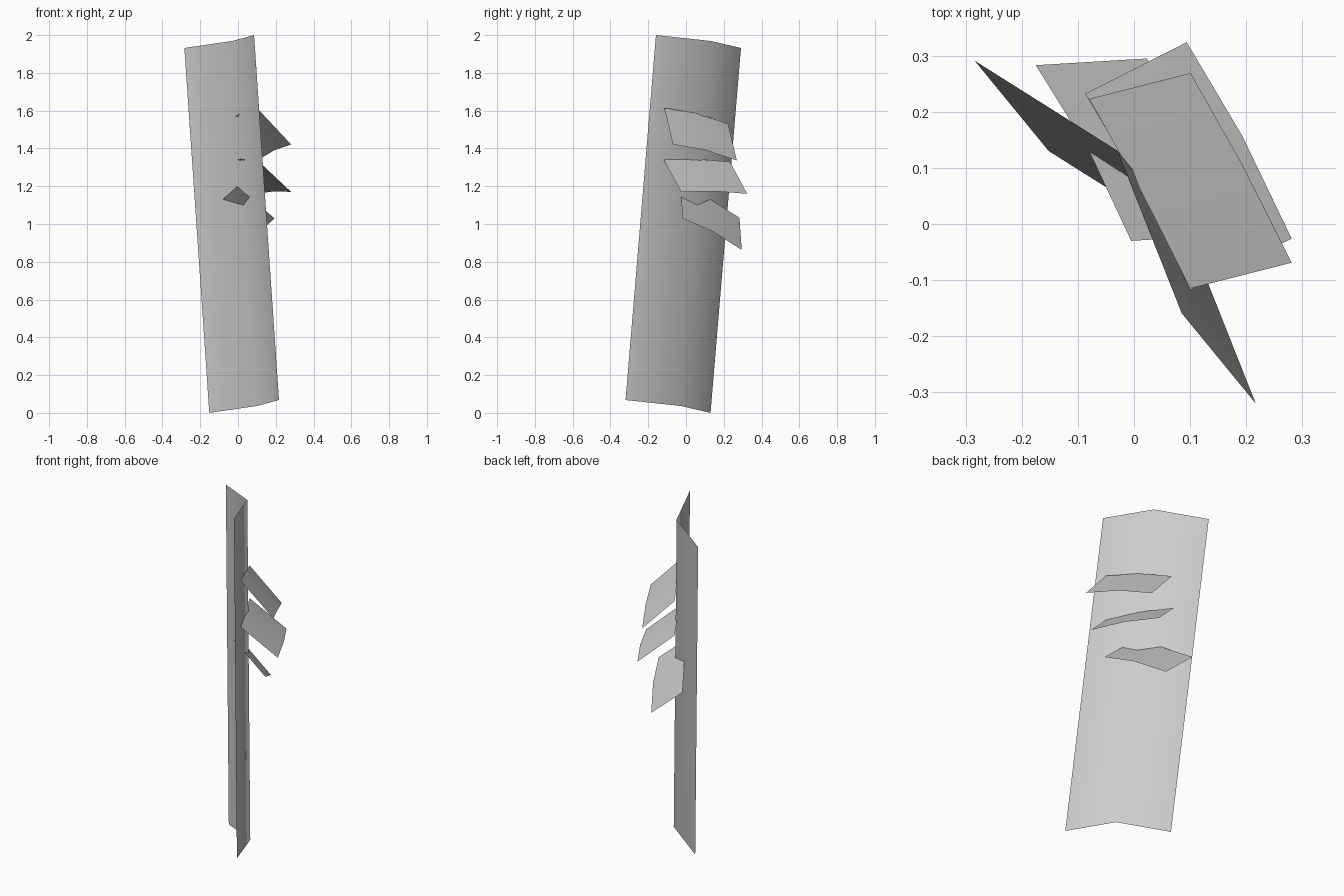
import bpy
import bmesh
from mathutils import Vector

cube = bpy.data.objects.get("Cube")
if cube:
    bpy.data.objects.remove(cube, do_unlink=True)

# One plain grey for every sheet
grey = bpy.data.materials.new("Plain grey")
grey.use_nodes = True
colour = (0.6, 0.6, 0.6, 1.0)
grey.diffuse_color = colour
grey.node_tree.nodes["Principled BSDF"].inputs["Base Color"].default_value = colour


def bent_sheet(name, edge, sweep):
    """Sweep a bent edge along a vector into a thin, smooth-shaded sheet."""
    bm = bmesh.new()
    near = [bm.verts.new(p) for p in edge]
    far = [bm.verts.new(Vector(p) + Vector(sweep)) for p in edge]
    for i in range(len(edge) - 1):
        face = bm.faces.new((near[i], far[i], far[i + 1], near[i + 1]))
        face.smooth = True
    mesh = bpy.data.meshes.new(name)
    bm.to_mesh(mesh)
    bm.free()
    mesh.materials.append(grey)
    obj = bpy.data.objects.new(name, mesh)
    bpy.context.collection.objects.link(obj)
    return obj


# Tall leaning panel, folded along its middle
bent_sheet("tall_panel",
           [(-0.152, 0.13, 0.0), (0.102, -0.03, 0.037), (0.217, -0.32, 0.068)],
           (-0.132, 0.161, 1.932))

# Three small drooping shelves on the back of the panel
bent_sheet("upper_shelf",
           [(0.1, -0.115, 1.615), (0.012, 0.06, 1.585), (-0.08, 0.223, 1.53)],
           (0.181, 0.046, -0.194))
bent_sheet("middle_shelf",
           [(0.1, -0.118, 1.34), (0.012, 0.065, 1.343), (-0.087, 0.232, 1.33)],
           (0.181, 0.092, -0.17))
bent_sheet("lower_shelf",
           [(-0.005, -0.03, 1.2), (-0.08, 0.13, 1.13), (-0.175, 0.283, 1.033)],
           (0.198, 0.012, -0.17))
